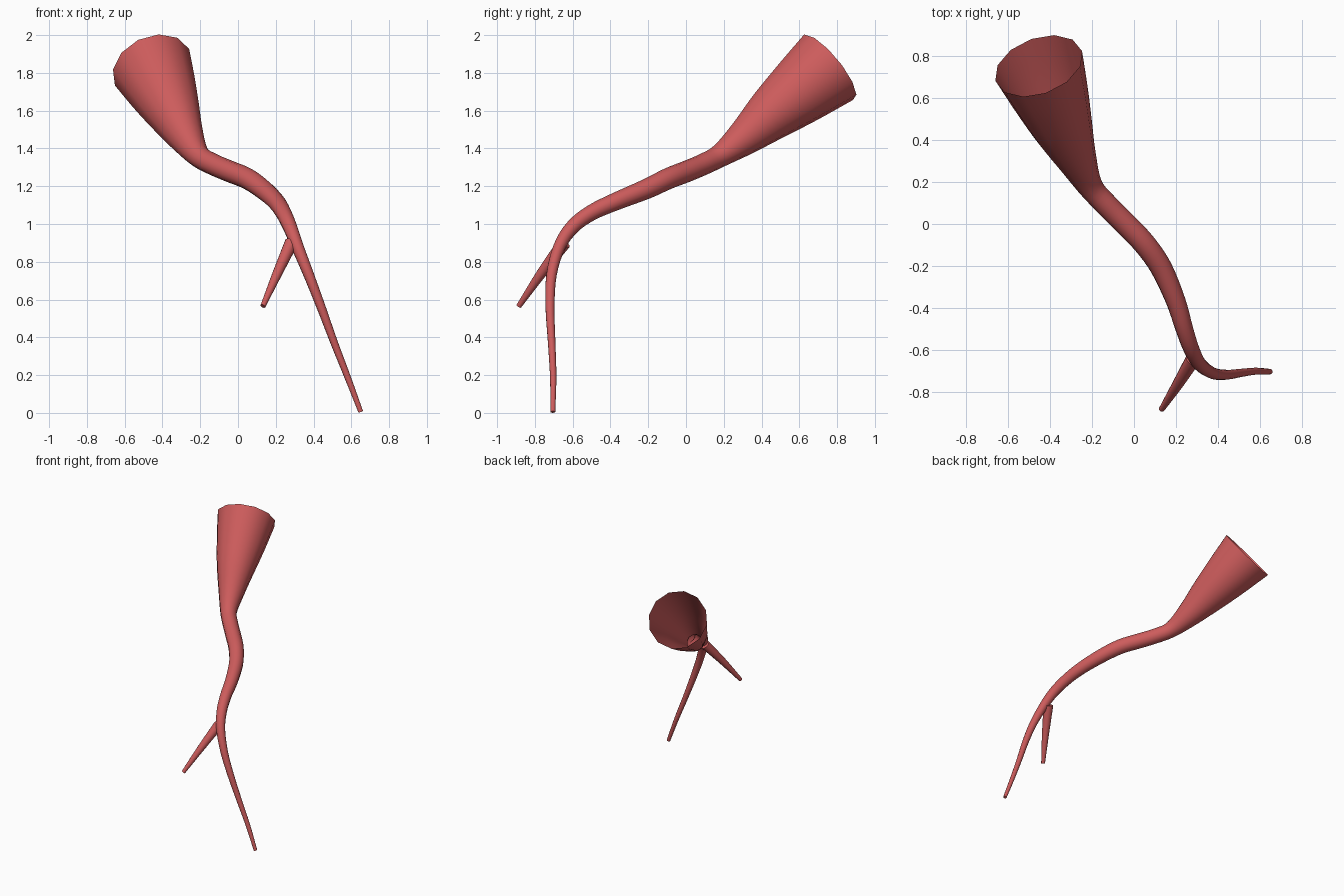
import bpy, bmesh, math
from mathutils import Vector

if "Cube" in bpy.data.objects:
    bpy.data.objects.remove(bpy.data.objects["Cube"])

SIDES = 12
red = bpy.data.materials.new("soft_red")
red.diffuse_color = (0.61, 0.107, 0.107, 1)
red.use_nodes = True
red.node_tree.nodes["Principled BSDF"].inputs["Base Color"].default_value = red.diffuse_color


def spline(points, steps):
    """Catmull-Rom samples through (x, y, z, radius) points."""
    p = [Vector(q) for q in points]
    p = [2 * p[0] - p[1]] + p + [2 * p[-1] - p[-2]]
    out = []
    for i in range(1, len(p) - 2):
        a, b, c, d = p[i - 1:i + 3]
        for k in range(steps):
            t = k / steps
            out.append(0.5 * (2 * b + (c - a) * t + (2 * a - 5 * b + 4 * c - d) * t * t
                              + (3 * b - a - 3 * c + d) * t ** 3))
    return out + [p[-2]]


def tube(name, points, up, steps=4, cap_start=False):
    """Tapering tube swept along a curve, closed at its far end."""
    path = spline(points, steps)
    centres = [q.to_3d() for q in path]
    bm = bmesh.new()
    rings = []
    up = Vector(up)
    for i, c in enumerate(centres):
        n = (centres[min(i + 1, len(centres) - 1)] - centres[max(i - 1, 0)]).normalized()
        up = (up - n * up.dot(n)).normalized()
        side = n.cross(up)
        rings.append([bm.verts.new(c + path[i][3] * (up * math.cos(a) + side * math.sin(a)))
                      for a in (2 * math.pi * k / SIDES for k in range(SIDES))])
    for r, s in zip(rings, rings[1:]):
        for k in range(SIDES):
            j = (k + 1) % SIDES
            bm.faces.new((r[k], r[j], s[j], s[k]))
    bm.faces.new(rings[-1])
    if cap_start:
        bm.faces.new(rings[0][::-1])
    mesh = bpy.data.meshes.new(name)
    bm.to_mesh(mesh)
    bm.free()
    mesh.materials.append(red)
    obj = bpy.data.objects.new(name, mesh)
    bpy.context.collection.objects.link(obj)
    bpy.context.view_layer.objects.active = obj
    obj.select_set(True)
    bpy.ops.object.shade_smooth_by_angle(angle=math.radians(40))
    obj.select_set(False)


# Main vessel: open flared mouth narrowing into a long winding stem
tube("main_vessel", [
    (-0.455, 0.755, 1.83, 0.219),
    (-0.395, 0.60, 1.703, 0.183),
    (-0.338, 0.455, 1.585, 0.144),
    (-0.275, 0.31, 1.46, 0.098),
    (-0.21, 0.18, 1.362, 0.062),
    (-0.13, 0.09, 1.315, 0.057),
    (-0.04, 0.0, 1.277, 0.057),
    (0.05, -0.095, 1.24, 0.056),
    (0.13, -0.21, 1.185, 0.053),
    (0.20, -0.37, 1.12, 0.047),
    (0.24, -0.50, 1.06, 0.042),
    (0.275, -0.60, 0.985, 0.038),
    (0.315, -0.67, 0.88, 0.033),
    (0.375, -0.712, 0.73, 0.028),
    (0.44, -0.72, 0.56, 0.024),
    (0.51, -0.711, 0.37, 0.020),
    (0.58, -0.703, 0.19, 0.017),
    (0.65, -0.705, 0.005, 0.013),
], up=(0.035, -0.13, 0.17))

# Short straight side branch
tube("side_branch", [
    (0.282, -0.645, 0.90, 0.036),
    (0.207, -0.768, 0.735, 0.026),
    (0.132, -0.885, 0.565, 0.014),
], up=(1, 0, 0), cap_start=True)
